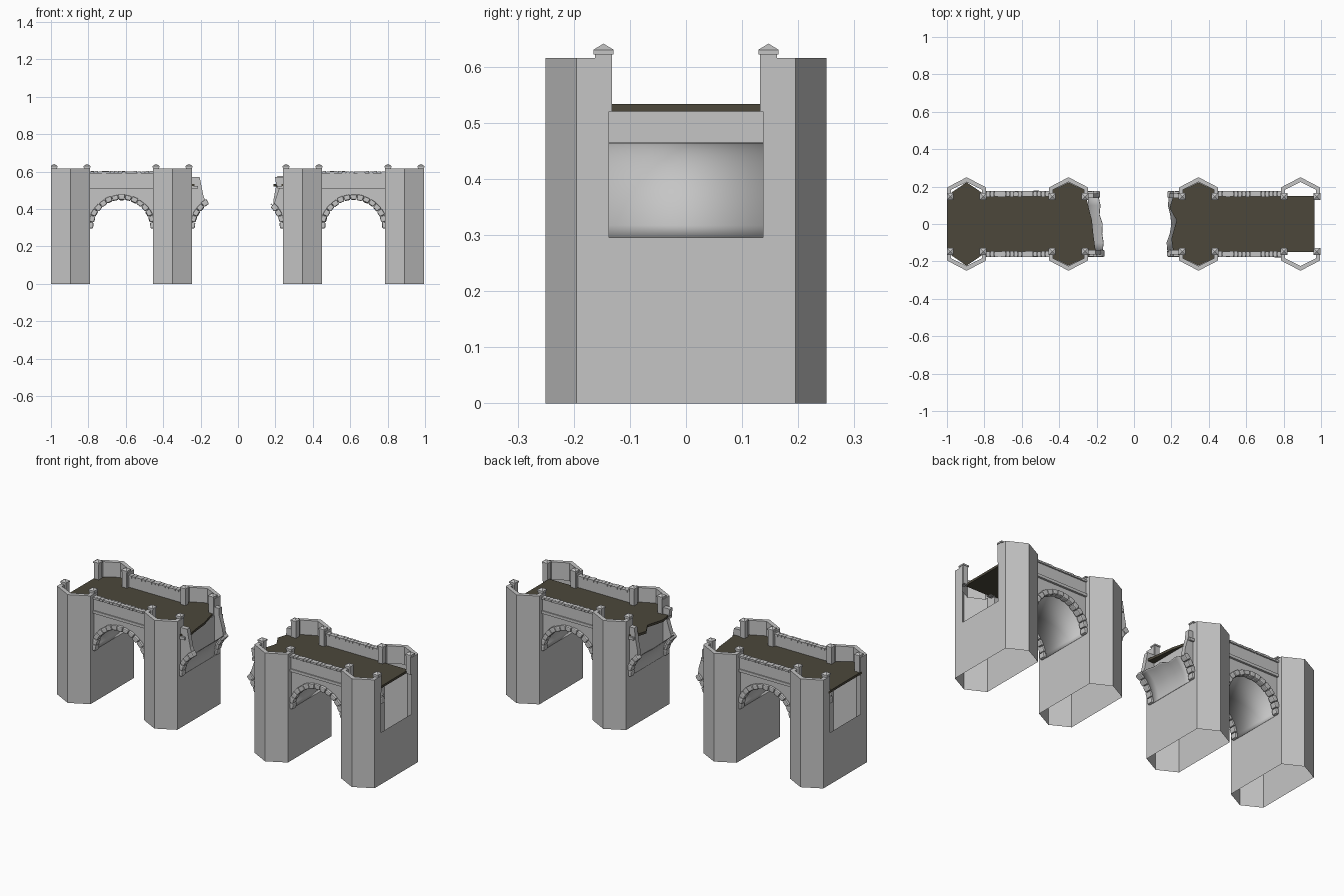
import bpy, bmesh, math, random
from mathutils import Matrix, Vector

if "Cube" in bpy.data.objects:
    bpy.data.objects.remove(bpy.data.objects["Cube"])

random.seed(4)


def material(name, col):
    m = bpy.data.materials.new(name)
    m.diffuse_color = (*col, 1)
    m.use_nodes = True
    m.node_tree.nodes["Principled BSDF"].inputs["Base Color"].default_value = m.diffuse_color
    return m


STONE = material("grey stone", (0.56, 0.56, 0.56))
ROAD = material("dark road", (0.072, 0.064, 0.044))

H = 0.105                      # half width of a pier
R, ZC = 0.168, 0.295           # arch radius and springing height
DECK = 0.533
OUTER, INNER = (-0.895, 0.89), (-0.35, 0.345)
BAYS = [(-0.79 + R, "left"), (0.45 + R, "right")]


def finish(bm, name, mat=STONE, smooth=False):
    bmesh.ops.remove_doubles(bm, verts=bm.verts, dist=1e-5)
    bmesh.ops.recalc_face_normals(bm, faces=bm.faces)
    me = bpy.data.meshes.new(name)
    bm.to_mesh(me)
    bm.free()
    me.materials.append(mat)
    if smooth:
        for p in me.polygons:
            p.use_smooth = True
    ob = bpy.data.objects.new(name, me)
    bpy.context.collection.objects.link(ob)
    return ob


def box(bm, x0, x1, y0, y1, z0, z1, rot=None):
    mat = Matrix.Translation(((x0 + x1) / 2, (y0 + y1) / 2, (z0 + z1) / 2))
    mat = mat @ Matrix.Diagonal((abs(x1 - x0), abs(y1 - y0), z1 - z0, 1))
    return bmesh.ops.create_cube(bm, size=1, matrix=mat)["verts"]


def prism(bm, pts, vec):
    """Close a polygon and extrude it along vec."""
    f = bm.faces.new([bm.verts.new(p) for p in pts])
    g = bmesh.ops.extrude_face_region(bm, geom=[f], use_keep_orig=True)["geom"]
    bmesh.ops.translate(bm, vec=vec, verts=[v for v in g if isinstance(v, bmesh.types.BMVert)])


def quad(bm, *pts):
    bm.faces.new([bm.verts.new(p) for p in pts])


# Hollow pointed piers with a thick parapet rim at the top
def pier(cx, name, panel_top):
    bm = bmesh.new()
    e = 0.137
    for s in (-1, 1):
        out = [(-H, e), (-H, 0.195), (0, 0.25), (H, 0.195), (H, e)]
        inn = [(-H + 0.022, e), (-H + 0.022, 0.183), (0, 0.224), (H - 0.022, 0.183), (H - 0.022, e)]
        P = lambda p, z: (cx + p[0], s * p[1], z)
        for i in range(4):
            a, b, c, d = out[i], out[i + 1], inn[i], inn[i + 1]
            quad(bm, P(a, 0), P(b, 0), P(b, 0.615), P(a, 0.615))
            quad(bm, P(a, 0.615), P(b, 0.615), P(d, 0.615), P(c, 0.615))
            quad(bm, P(c, 0.615), P(d, 0.615), P(d, 0.515), P(c, 0.515))
        for i in (0, 4):
            quad(bm, P(out[i], 0.515), P(inn[i], 0.515), P(inn[i], 0.615), P(out[i], 0.615))
        x = cx + s * H
        quad(bm, (x, -e, 0), (x, e, 0), (x, e, panel_top), (x, -e, panel_top))
    finish(bm, name)


for i, c in enumerate(OUTER):
    pier(c, f"end_pier_{i}", ZC)
for i, c in enumerate(INNER):
    pier(c, f"middle_pier_{i}", 0.522)

# Capped posts at the pier corners
bm = bmesh.new()
for c in OUTER + INNER:
    for dx in (-0.088, 0.088):
        for y in (-0.147, 0.147):
            x = c + dx
            box(bm, x - 0.015, x + 0.015, y - 0.015, y + 0.015, 0.52, 0.622)
            box(bm, x - 0.018, x + 0.018, y - 0.018, y + 0.018, 0.622, 0.630)
            bmesh.ops.create_cone(bm, segments=4, radius1=0.0255, radius2=0, depth=0.011,
                                  matrix=Matrix.Translation((x, y, 0.6355)) @ Matrix.Rotation(math.pi / 4, 4, 'Z'))
finish(bm, "corner_posts")


def arc_point(cx, s, a, r=R):
    return cx - s * r * math.cos(a), ZC + r * math.sin(a)


# Barrel vaults: ends lists the last angle across the width
def barrel(name, cx, s, ends):
    bm = bmesh.new()
    n, w = 24, len(ends) - 1
    rows = []
    for j, e in enumerate(ends):
        y = -0.15 + 0.3 * j / w
        row = []
        for k in range(n + 1):
            x, z = arc_point(cx, s, math.radians(e) * k / n)
            row.append(bm.verts.new((x, y, z)))
        rows.append(row)
    for a, b in zip(rows, rows[1:]):
        for k in range(n):
            bm.faces.new((a[k], a[k + 1], b[k + 1], b[k]))
    ob = finish(bm, name, smooth=True)
    m = ob.modifiers.new("thickness", 'SOLIDIFY')
    m.thickness, m.offset = 0.004, 0


# Arch ring of bevelled stones on both faces
def arch_ring(name, cx, s, counts):
    bm = bmesh.new()
    step = math.pi / 15
    for side, count in zip((-1, 1), counts):
        for k in range(count):
            a0, a1 = step * (k + 0.02), step * (k + 0.98)
            ri = 0.154 + random.uniform(-0.002, 0.002)
            ro = 0.183 + random.uniform(-0.002, 0.002)
            pts = [arc_point(cx, s, a, r) for a, r in ((a0, ri), (a0, ro), (a1, ro), (a1, ri))]
            prism(bm, [(x, side * 0.14, z) for x, z in pts],
                  (0, side * (0.036 + random.uniform(-0.002, 0.002)), 0))
    ob = finish(bm, name)
    m = ob.modifiers.new("bevel", 'BEVEL')
    m.width, m.segments = 0.006, 2


# Whole side bays: vault, ring, spandrels, string course, parapet, coping stones
for cx, tag in BAYS:
    barrel(f"{tag}_vault", cx, 1, [180, 180])
    arch_ring(f"{tag}_arch_stones", cx, 1, (15, 15))
    x0, x1 = cx - R, cx + R
    arc = [arc_point(cx, 1, math.pi * k / 30) for k in range(31)]
    bm = bmesh.new()
    for s in (-1, 1):
        prism(bm, [(x, s * 0.138, z) for x, z in arc + [(x1, 0.51), (x0, 0.51)]], (0, s * 0.024, 0))
    finish(bm, f"{tag}_spandrels")
    bm = bmesh.new()
    for s in (-1, 1):
        box(bm, x0, x1, s * 0.14, s * 0.174, 0.508, 0.524)
        box(bm, x0, x1, s * 0.15, s * 0.168, 0.524, 0.592)
        n = 16
        w = (x1 - x0) / n
        for k in range(n):
            d = random.uniform(0, 0.002)
            box(bm, x0 + k * w + 0.001, x0 + (k + 1) * w - 0.001,
                s * (0.145 + d), s * (0.177 - d), 0.59, 0.602 - d)
    finish(bm, f"{tag}_parapets")


# Broken stubs of the fallen middle arch
def stub(tag, cx, s, ends, counts, profiles):
    barrel(f"{tag}_broken_vault", cx, s, ends)
    arch_ring(f"{tag}_broken_arch_stones", cx, s, counts)
    bm = bmesh.new()
    for side, (ang, edge) in zip((-1, 1), profiles):
        arc = [arc_point(cx, s, math.radians(ang) * k / 10) for k in range(11)]
        root = cx - s * R
        pts = arc + [(root + s * d, z) for d, z in edge] + [(root, edge[-1][1])]
        prism(bm, [(x, side * 0.138, z) for x, z in pts], (0, side * 0.026, 0))
        box(bm, root, root + s * 0.03, side * 0.14, side * 0.174, 0.508, 0.524)
    finish(bm, f"{tag}_broken_walls")


stub("left", -0.245 + R, 1, [57, 59, 56, 57, 50, 52, 47], (5, 4),
     [(56, [(0.06, 0.47), (0.04, 0.57)]), (48, [(0.05, 0.46), (0.03, 0.53), (0.028, 0.57)])])
stub("right", 0.24 - R, -1, [50, 52, 44, 40, 43, 49, 46], (4, 4),
     [(46, [(0.02, 0.51), (0.036, 0.53), (0.042, 0.57)]), (46, [(0.05, 0.45), (0.035, 0.53), (0.03, 0.575)])])


# Road deck: half outline along +y and -y, thin slab
def deck(name, back, front):
    bm = bmesh.new()
    prism(bm, [(x, y, DECK - 0.013) for x, y in back + front], (0, 0, 0.013))
    finish(bm, name, ROAD)


def bump(c, y):
    return [(c - 0.085, y), (c, 0.223), (c + 0.085, y)]


left = [(-1, 0.15)] + bump(-0.895, 0.165) + [(-0.79, 0.15), (-0.455, 0.15)] + bump(-0.35, 0.182)
deck("left_road", left + [(-0.257, 0.15), (-0.238, 0.07), (-0.225, 0.02), (-0.218, -0.05), (-0.205, -0.148)],
     [(x, -y) for x, y in reversed(left)])
right = bump(0.345, 0.182) + [(0.45, 0.15), (0.965, 0.15)]
deck("right_road", [(0.21, 0.15), *right],
     [(x, -y) for x, y in reversed(right)] + [(0.21, -0.148), (0.2, -0.08), (0.228, 0.02), (0.19, 0.085)])
